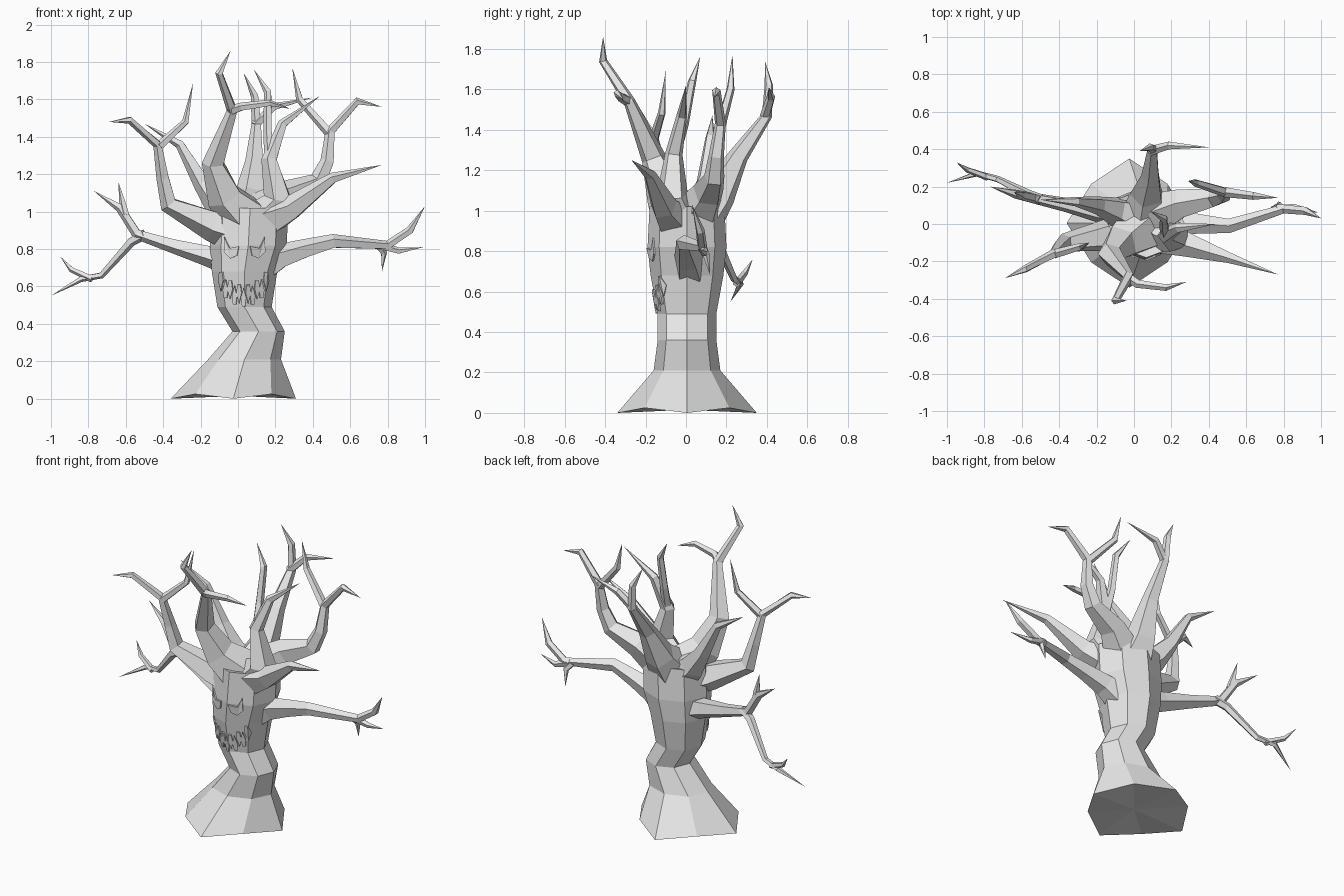
import bpy
import bmesh
import math
from mathutils import Vector
from mathutils.bvhtree import BVHTree

old_cube = bpy.data.objects.get("Cube")
if old_cube:
    bpy.data.objects.remove(old_cube, do_unlink=True)

# One plain grey for the whole tree
grey = bpy.data.materials.new("plain_grey")
grey.use_nodes = True
colour = (0.8, 0.8, 0.8, 1)
grey.diffuse_color = colour
grey.node_tree.nodes["Principled BSDF"].inputs["Base Color"].default_value = colour


def finish(bm, name):
    """Turn a bmesh into a flat shaded grey object."""
    bmesh.ops.recalc_face_normals(bm, faces=bm.faces[:])
    mesh = bpy.data.meshes.new(name)
    bm.to_mesh(mesh)
    mesh.materials.append(grey)
    obj = bpy.data.objects.new(name, mesh)
    bpy.context.scene.collection.objects.link(obj)
    return obj


def bridge(bm, lower, upper):
    """Join two rings of equal size with quads."""
    count = len(lower)
    for i in range(count):
        j = (i + 1) % count
        bm.faces.new((lower[i], lower[j], upper[j], upper[i]))


def fan(bm, ring, apex):
    """Close a ring towards a single point."""
    tip = bm.verts.new(apex)
    for i, vert in enumerate(ring):
        bm.faces.new((vert, ring[(i + 1) % len(ring)], tip))


def branch(name, start_radius, end_radius, *points, sides=5):
    """Tapered angular limb through the points, ending in a spike."""
    path = [Vector(p) for p in points]
    steps = [(b - a).length for a, b in zip(path, path[1:])]
    total = sum(steps)
    bm = bmesh.new()
    previous = None
    travelled = 0
    for k, centre in enumerate(path[:-1]):
        ahead = (path[k + 1] - centre).normalized()
        behind = (centre - path[k - 1]).normalized() if k else ahead
        direction = (ahead + behind).normalized()
        across = direction.cross(Vector((0, 1, 0))).normalized()
        along = direction.cross(across)
        fade = (1 - travelled / total) ** 2.5
        radius = end_radius + (start_radius - end_radius) * fade
        ring = []
        for s in range(sides):
            angle = math.tau * s / sides
            offset = across * math.cos(angle) + along * math.sin(angle)
            ring.append(bm.verts.new(centre + offset * radius))
        if previous:
            bridge(bm, previous, ring)
        else:
            bm.faces.new(ring)
        previous = ring
        travelled += steps[k]
    fan(bm, previous, path[-1])
    return finish(bm, name)


# Bent trunk: height, centre x, half width, half depth of each ring
trunk_rings = [
    (0.015, -0.025, 0.335, 0.345),
    (0.21, 0.035, 0.195, 0.165),
    (0.36, 0.11, 0.14, 0.145),
    (0.49, 0.035, 0.145, 0.145),
    (0.68, 0.035, 0.175, 0.18),
    (0.82, 0.055, 0.205, 0.195),
    (1.02, 0.065, 0.205, 0.185),
]
trunk_bm = bmesh.new()
below = None
for z, cx, half_width, half_depth in trunk_rings:
    ring = []
    for s in range(8):
        angle = math.tau * s / 8
        lift, spread = 0, 1
        if not below:
            # The foot has pointed roots with raised hollows between
            lift, spread = (0.01, 0.86) if s % 2 else (-0.015, 1)
        ring.append(trunk_bm.verts.new((
            cx + half_width * spread * math.cos(angle),
            half_depth * spread * math.sin(angle) + 0.005, z + lift)))
    if below:
        bridge(trunk_bm, below, ring)
    else:
        fan(trunk_bm, ring, (0, 0, z))
    below = ring
fan(trunk_bm, below, (0.07, 0, 0.98))
trunk_bm.normal_update()
trunk_surface = BVHTree.FromBMesh(trunk_bm)
finish(trunk_bm, "trunk")

# Low arm on the -x side, with an upward and a downward fork
branch("right_arm", 0.075, 0.024, (-0.06, 0.04, 0.74), (-0.17, 0.06, 0.77),
       (-0.35, 0.1, 0.82), (-0.54, 0.14, 0.88), (-0.63, 0.16, 1.02),
       (-0.77, 0.2, 1.11))
branch("right_arm_upper_twig", 0.023, 0.018, (-0.6, 0.15, 0.98),
       (-0.615, 0.16, 1.04), (-0.64, 0.17, 1.16))
branch("right_arm_hand", 0.03, 0.016, (-0.5, 0.13, 0.88), (-0.57, 0.16, 0.84),
       (-0.73, 0.24, 0.66), (-0.84, 0.27, 0.64), (-1, 0.22, 0.55))
branch("right_arm_lower_twig", 0.02, 0.015, (-0.78, 0.25, 0.64),
       (-0.89, 0.29, 0.69), (-0.95, 0.33, 0.76))

# Low arm on the +x side, with a clawed end
branch("left_arm", 0.088, 0.022, (0.13, 0.02, 0.7), (0.23, 0.01, 0.76),
       (0.36, 0, 0.8), (0.51, -0.01, 0.84), (0.8, 0.08, 0.82),
       (0.92, 0.07, 0.9), (1, 0.03, 1.03))
branch("left_arm_claw", 0.024, 0.016, (0.76, 0.08, 0.82), (0.86, 0.09, 0.79),
       (0.99, 0.06, 0.81))
branch("left_arm_thorn", 0.022, 0.016, (0.75, 0.08, 0.82), (0.78, 0.1, 0.78),
       (0.77, 0.12, 0.68))

# Crown limbs on the -x side
branch("front_right_limb", 0.125, 0.02, (0.02, -0.02, 0.89),
       (-0.14, -0.06, 0.93), (-0.37, -0.1, 1.04), (-0.4, -0.12, 1.18),
       (-0.43, -0.16, 1.36), (-0.58, -0.24, 1.49), (-0.69, -0.29, 1.48))
branch("front_right_limb_fork", 0.026, 0.018, (-0.42, -0.16, 1.35),
       (-0.28, -0.12, 1.48), (-0.24, -0.1, 1.69))
branch("right_limb", 0.125, 0.022, (0.03, 0.02, 0.94), (-0.1, 0.07, 1.03),
       (-0.19, 0.1, 1.15), (-0.31, 0.12, 1.36), (-0.5, 0.13, 1.47))

# Tall front limb
branch("front_limb", 0.15, 0.021, (0.05, -0.02, 0.95), (-0.07, -0.1, 1.08),
       (-0.13, -0.16, 1.26), (-0.03, -0.28, 1.54), (-0.1, -0.41, 1.74),
       (-0.04, -0.41, 1.86))
branch("front_limb_fork", 0.028, 0.018, (-0.04, -0.28, 1.54),
       (0.02, -0.32, 1.56), (0.17, -0.34, 1.58), (0.28, -0.31, 1.55))

# Central limb with its rear fork
branch("centre_limb", 0.13, 0.022, (0.12, -0.02, 0.94), (0.22, -0.07, 1.07),
       (0.17, -0.06, 1.28), (0.24, -0.02, 1.47), (0.44, 0, 1.62))
branch("centre_limb_fork", 0.03, 0.021, (0.17, -0.05, 1.3),
       (0.16, -0.01, 1.43), (0.16, 0.03, 1.64), (0.085, 0.07, 1.76))

# Crown limbs on the +x side
branch("front_left_limb", 0.13, 0.022, (0.1, -0.03, 0.94),
       (0.29, -0.11, 1.02), (0.51, -0.18, 1.18), (0.77, -0.27, 1.25))
branch("back_left_limb", 0.135, 0.021, (0.08, 0.03, 0.95), (0.26, 0.11, 1.09),
       (0.43, 0.14, 1.16), (0.48, 0.15, 1.27), (0.495, 0.17, 1.43),
       (0.64, 0.15, 1.59), (0.77, 0.14, 1.56))
branch("back_left_limb_fork", 0.027, 0.02, (0.49, 0.17, 1.42),
       (0.33, 0.22, 1.6), (0.29, 0.23, 1.77))

# Back limb
branch("back_limb", 0.15, 0.021, (0.06, 0.03, 0.93), (0.07, 0.16, 1.08),
       (0.09, 0.26, 1.27), (0.1, 0.4, 1.47), (0.09, 0.41, 1.62),
       (0.03, 0.39, 1.74))
branch("back_limb_fork", 0.027, 0.02, (0.09, 0.39, 1.46),
       (0.19, 0.42, 1.56), (0.4, 0.41, 1.61))


def face_plate(name, outline):
    """Thin plate lying on the front of the trunk."""
    bm = bmesh.new()
    corners = []
    for x, z in outline:
        hit = trunk_surface.ray_cast(Vector((x, -1, z)), Vector((0, 1, 0)))[0]
        corners.append(bm.verts.new(hit - Vector((0, 0.007, 0))))
    face = bm.faces.new(corners)
    bmesh.ops.triangulate(bm, faces=[face])
    plate = finish(bm, name)
    solid = plate.modifiers.new("thickness", "SOLIDIFY")
    solid.thickness = 0.008
    solid.offset = 0


# Slanted eyes, mirrored about the middle of the face
middle = 0.035
eye = [(0.108, 0.865), (0.08, 0.805), (0.03, 0.815),
       (0.04, 0.765), (0.075, 0.75), (0.11, 0.785)]
for name, side in (("left_eye", 1), ("right_eye", -1)):
    face_plate(name, [(middle + side * x, z) for x, z in eye])

# Jagged grin of interlocking pointed teeth
for i in range(11):
    across = (i - 5) / 5
    x = middle - 0.005 + 0.12 * across
    up = 1 if i % 2 else -1
    z = 0.55 + 0.07 * across ** 2 - up * 0.012
    face_plate("tooth", [(x - 0.014, z), (x - 0.008, z - up * 0.045),
                         (x + 0.008, z - up * 0.045), (x + 0.014, z),
                         (x, z + up * 0.055)])
